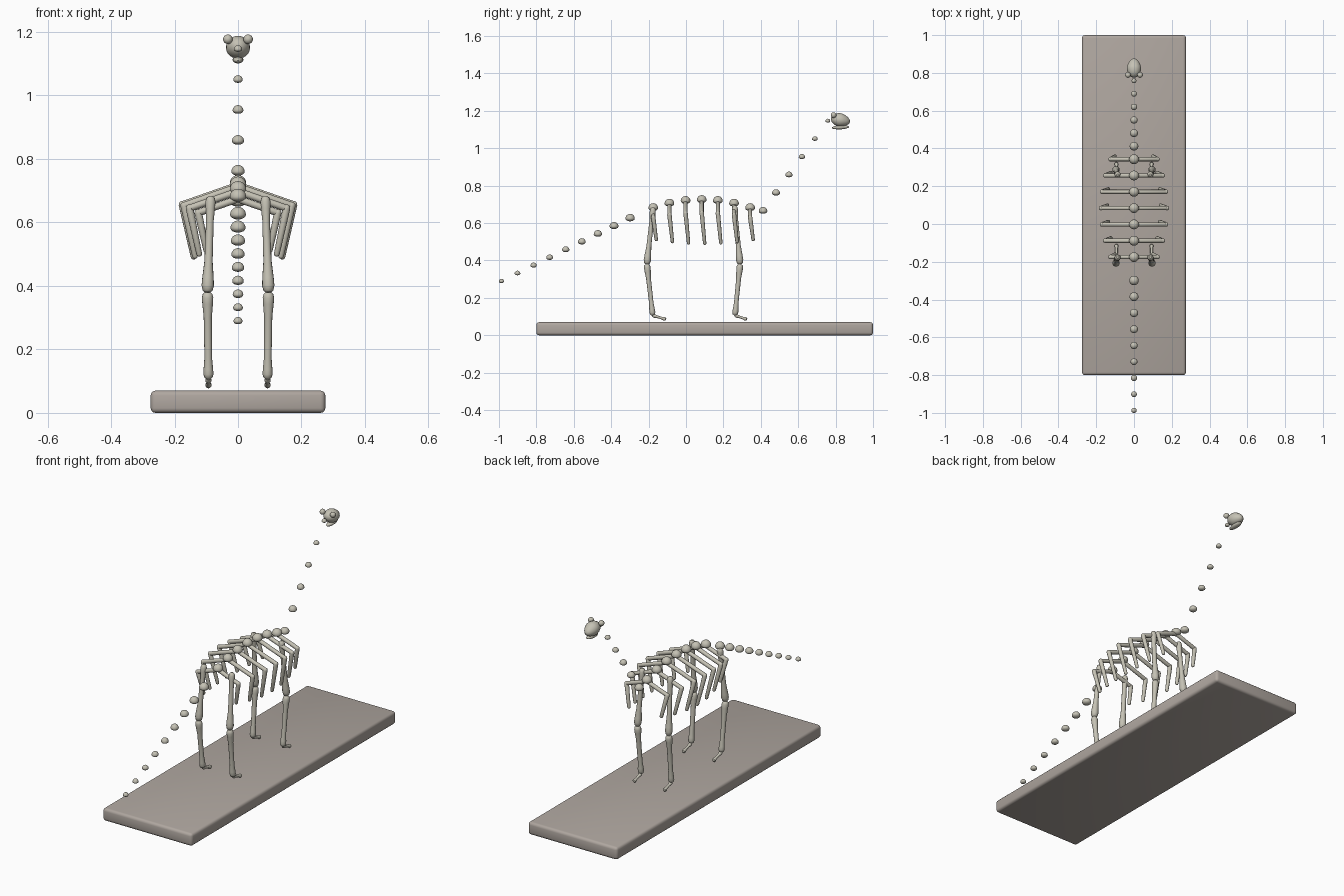
import bpy, bmesh, math
from mathutils import Vector, Matrix

if "Cube" in bpy.data.objects:
    bpy.data.objects.remove(bpy.data.objects["Cube"], do_unlink=True)


def make_material(name, rgb):
    mat = bpy.data.materials.new(name)
    mat.use_nodes = True
    color = (*rgb, 1)
    mat.diffuse_color = color
    mat.node_tree.nodes["Principled BSDF"].inputs["Base Color"].default_value = color
    return mat


BONE = make_material("bone ivory", (0.56, 0.54, 0.46))
STONE = make_material("base stone", (0.43, 0.385, 0.35))


def finish(name, bm, mat):
    """Turn a bmesh into a smooth shaded object."""
    bmesh.ops.recalc_face_normals(bm, faces=bm.faces)
    mesh = bpy.data.meshes.new(name)
    bm.to_mesh(mesh)
    bm.free()
    mesh.materials.append(mat)
    obj = bpy.data.objects.new(name, mesh)
    bpy.context.collection.objects.link(obj)
    bpy.ops.object.select_all(action="DESELECT")
    obj.select_set(True)
    bpy.context.view_layer.objects.active = obj
    bpy.ops.object.shade_smooth_by_angle(angle=math.radians(40))
    return obj


def ellipsoid(name, center, size, tilt=0, flat=1.0, snout=1.0):
    """Ball with an optional flattened underside and a narrowed +y end."""
    bm = bmesh.new()
    bmesh.ops.create_uvsphere(bm, u_segments=20, v_segments=12, radius=1)
    for v in bm.verts:
        if v.co.z < 0:
            v.co.z *= flat
        if v.co.y > 0:
            pinch = 1 + (snout - 1) * v.co.y
            v.co.x *= pinch
            v.co.z *= pinch
    move = Matrix.Translation(center) @ Matrix.Rotation(tilt, 4, "X")
    bmesh.ops.transform(bm, matrix=move @ Matrix.Diagonal((*size, 1)), verts=bm.verts)
    return finish(name, bm, BONE)


def lathe(name, start, end, profile, sides=14):
    """Turned bone; profile holds (fraction of length, radius) pairs."""
    start, end = Vector(start), Vector(end)
    axis = end - start
    turn = axis.to_track_quat("Z", "Y")
    bm = bmesh.new()
    rings = []
    for t, r in profile:
        center = start + axis * t
        rings.append([bm.verts.new(center + turn @ Vector(
            (r * math.cos(a), r * math.sin(a), 0)))
            for a in (math.tau * i / sides for i in range(sides))])
    for low, high in zip(rings, rings[1:]):
        for i in range(sides):
            j = (i + 1) % sides
            bm.faces.new((low[i], low[j], high[j], high[i]))
    bm.faces.new(rings[0][::-1])
    bm.faces.new(rings[-1])
    return finish(name, bm, BONE)


def rod(name, start, end, r0, r1):
    """Tapered rod with rounded ends."""
    length = (Vector(end) - Vector(start)).length
    steps = [math.radians(a) for a in (80, 55, 30, 0)]
    profile = [(-r0 * math.sin(a) / length, r0 * math.cos(a)) for a in steps]
    profile += [(1 + r1 * math.sin(a) / length, r1 * math.cos(a)) for a in steps[::-1]]
    return lathe(name, start, end, profile, 12)


def vertebra(name, y, z, r):
    ellipsoid(name, (0, y, z - 0.15 * r), (r, r, r), flat=0.6)


# Display base
bm = bmesh.new()
bmesh.ops.create_cube(bm, size=1)
bmesh.ops.transform(bm, verts=bm.verts, matrix=Matrix.Translation((0, 0.1, 0.035))
                    @ Matrix.Diagonal((0.55, 1.8, 0.07, 1)))
bmesh.ops.bevel(bm, geom=bm.edges[:], offset=0.015, segments=3, profile=0.5,
                affect="EDGES")
finish("display_base", bm, STONE)

# Tail, shrinking towards the tip
for i in range(9):
    t = i / 8
    vertebra(f"tail_vertebra_{i + 1}", -0.299 - 0.688 * t, 0.628 - 0.338 * t,
             0.025 - 0.011 * t)

# Neck, rising towards the skull
for i in range(6):
    t = i / 5
    vertebra(f"neck_vertebra_{i + 1}", 0.412 + 0.346 * t, 0.667 + 0.48 * t,
             0.023 - 0.010 * t)

# Back with one pair of ribs per vertebra
for i in range(7):
    u = (i - 3) / 3
    y = 0.084 + 0.259 * u
    z = 0.727 - 0.043 * u * u
    vertebra(f"back_vertebra_{i + 1}", y, z, 0.026)
    reach = 0.175 - 0.05 * u * u
    elbow_z = z - 0.01 - 0.35 * reach
    tip_z = z - 0.235 + 0.063 * u * u
    for side, s in (("left", 1), ("right", -1)):
        elbow = (s * reach, y, elbow_z)
        rod(f"{side}_upper_rib_{i + 1}", (0, y, z - 0.01), elbow, 0.011, 0.011)
        rod(f"{side}_lower_rib_{i + 1}", elbow,
            (s * reach * 0.8, y + 0.016, tip_z), 0.012, 0.009)

# Legs: thigh, shin and foot with swollen joints
THIGH = [(-0.01, 0.006), (0.01, 0.013), (0.05, 0.016), (0.12, 0.015), (0.25, 0.012),
         (0.68, 0.013), (0.85, 0.018), (0.93, 0.0195), (0.98, 0.016), (1.0, 0.009)]
SHIN = [(0, 0.009), (0.02, 0.015), (0.06, 0.018), (0.13, 0.017), (0.28, 0.013),
        (0.75, 0.012), (0.88, 0.015), (0.94, 0.016), (0.98, 0.013), (1.0, 0.006)]
FOOT = [(-0.1, 0.004), (0, 0.009), (0.12, 0.010), (0.3, 0.007), (0.7, 0.007),
        (0.88, 0.010), (1.0, 0.009), (1.06, 0.004)]
LEGS = (("hind", -0.176, -0.209, -0.178, -0.107, 0.680),
        ("front", 0.260, 0.289, 0.262, 0.326, 0.690))
for pair, hip_y, knee_y, ankle_y, toe_y, hip_z in LEGS:
    for side, s in (("left", 1), ("right", -1)):
        label = f"{side}_{pair}"
        knee = (s * 0.096, knee_y, 0.38)
        ankle = (s * 0.093, ankle_y, 0.106)
        lathe(label + "_thigh", (s * 0.086, hip_y, hip_z), knee, THIGH)
        lathe(label + "_shin", knee, ankle, SHIN)
        lathe(label + "_foot", (s * 0.093, ankle_y + 0.004, 0.105),
              (s * 0.093, toe_y - 0.003, 0.086), FOOT)

# Skull, jaw and eye knobs
ellipsoid("skull", (0, 0.826, 1.151), (0.038, 0.052, 0.036), math.radians(-12),
          snout=0.8)
ellipsoid("jaw", (0, 0.826, 1.112), (0.017, 0.046, 0.011), math.radians(3))
for side, s in (("left", 1), ("right", -1)):
    ellipsoid(side + "_eye_knob", (s * 0.032, 0.789, 1.177), (0.015, 0.015, 0.015))
